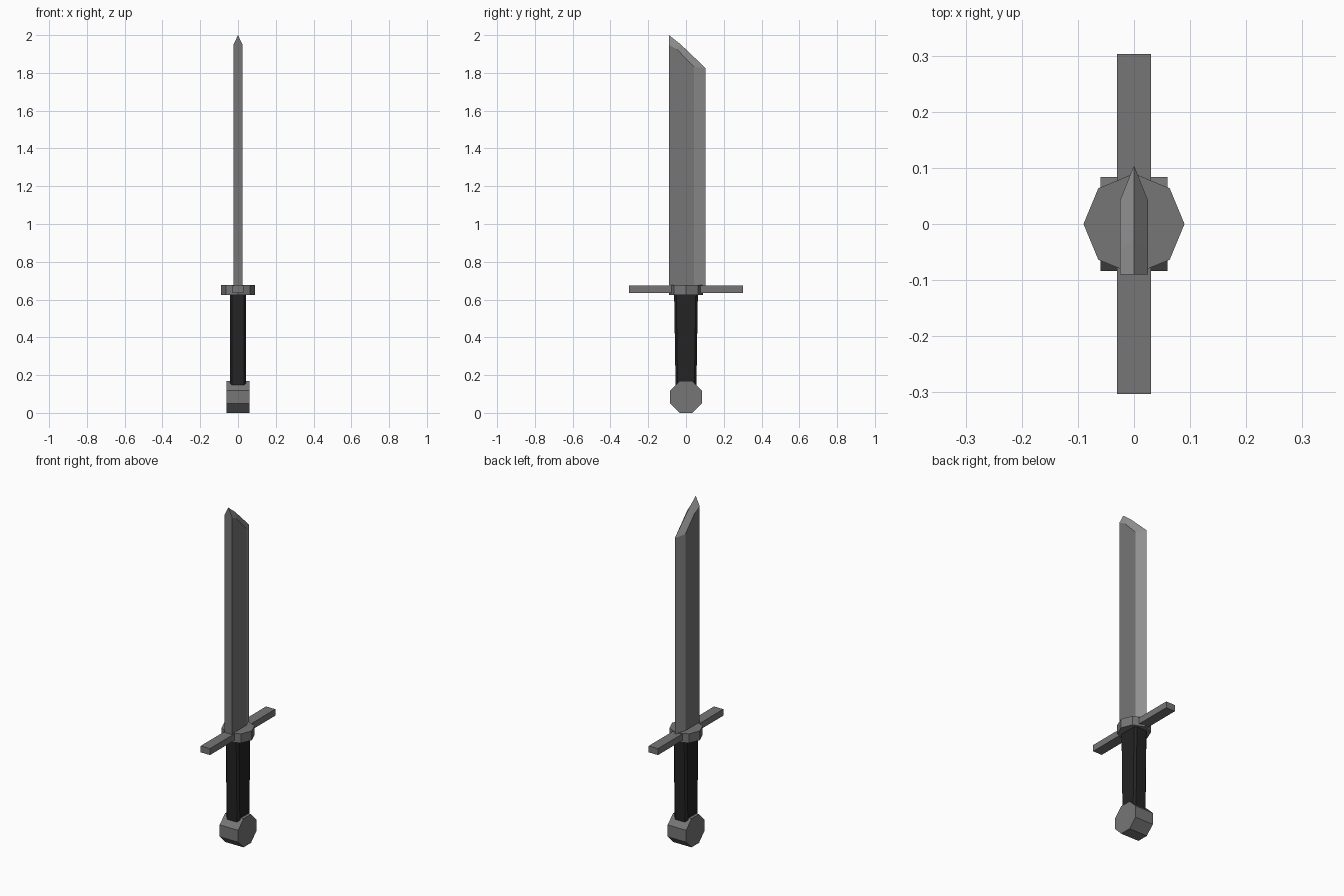
import bpy, bmesh, math

if "Cube" in bpy.data.objects:
    bpy.data.objects.remove(bpy.data.objects["Cube"])


def material(name, r, g, b):
    m = bpy.data.materials.new(name)
    m.diffuse_color = (r, g, b, 1)
    m.use_nodes = True
    m.node_tree.nodes["Principled BSDF"].inputs["Base Color"].default_value = m.diffuse_color
    return m


steel = material("steel", 0.18, 0.18, 0.18)
edge_steel = material("bright edge steel", 0.30, 0.30, 0.30)
leather = material("black leather", 0.017, 0.017, 0.017)


def make(name, verts, faces, mats, bright=()):
    me = bpy.data.meshes.new(name)
    me.from_pydata(verts, [], faces)
    for m in mats:
        me.materials.append(m)
    for i in bright:
        me.polygons[i].material_index = 1
    bm = bmesh.new()
    bm.from_mesh(me)
    bmesh.ops.recalc_face_normals(bm, faces=bm.faces)
    bm.to_mesh(me)
    bm.free()
    ob = bpy.data.objects.new(name, me)
    bpy.context.collection.objects.link(ob)
    return ob


def loft(name, bottom, top, mat):
    """Closed solid between two matching rings."""
    n = len(bottom)
    faces = [(i, (i + 1) % n, n + (i + 1) % n, n + i) for i in range(n)]
    faces += [tuple(range(n))[::-1], tuple(range(n, 2 * n))]
    return make(name, bottom + top, faces, [mat])


def octagon(radius, turn):
    return [(radius * math.cos(math.radians(turn + 45 * i)),
             radius * math.sin(math.radians(turn + 45 * i))) for i in range(8)]


# Blade: flat side profile (y, z) bevelled to a sharp centre line
inner = [(-0.09, 0.65), (-0.09, 1.948), (-0.048, 1.925), (0.042, 1.832), (0.042, 0.65)]
outer = [(-0.09, 2.0), (-0.027, 1.95), (0.104, 1.825), (0.104, 0.65)]
verts = ([(0.025, y, z) for y, z in inner] + [(-0.025, y, z) for y, z in inner]
         + [(0, y, z) for y, z in outer])
faces = [(0, 1, 2, 3, 4), (5, 6, 7, 8, 9),      # flat sides
         (0, 1, 10, 6, 5),                      # spine
         (0, 4, 13, 9, 5)]                      # hidden base
bright = []
for side in (0, 5):                             # ground edges
    for i in range(3):
        bright.append(len(faces))
        faces.append((side + 1 + i, side + 2 + i, 11 + i, 10 + i))
make("blade", verts, faces, [steel, edge_steel], bright)

# Guard collar
ring = octagon(0.09, 0)
loft("guard_collar", [(x, y, 0.624) for x, y in ring],
     [(x, y, 0.678) for x, y in ring], steel)

# Cross guard bar
bar = [(-0.03, -0.303), (0.03, -0.303), (0.03, 0.303), (-0.03, 0.303)]
loft("cross_guard", [(x, y, 0.636) for x, y in bar],
     [(x, y, 0.674) for x, y in bar], steel)


# Grip: chamfered block, slightly deeper at the top
def grip_ring(hx, hy, z, c=0.011):
    return [(hx, -hy + c, z), (hx, hy - c, z), (hx - c, hy, z), (-hx + c, hy, z),
            (-hx, hy - c, z), (-hx, -hy + c, z), (-hx + c, -hy, z), (hx - c, -hy, z)]


loft("grip", grip_ring(0.043, 0.055, 0.13), grip_ring(0.043, 0.063, 0.64), leather)

# Pommel: octagonal drum lying across x
ring = octagon(0.091, 22.5)
loft("pommel", [(-0.06, y, z + 0.084) for y, z in ring],
     [(0.06, y, z + 0.084) for y, z in ring], steel)
